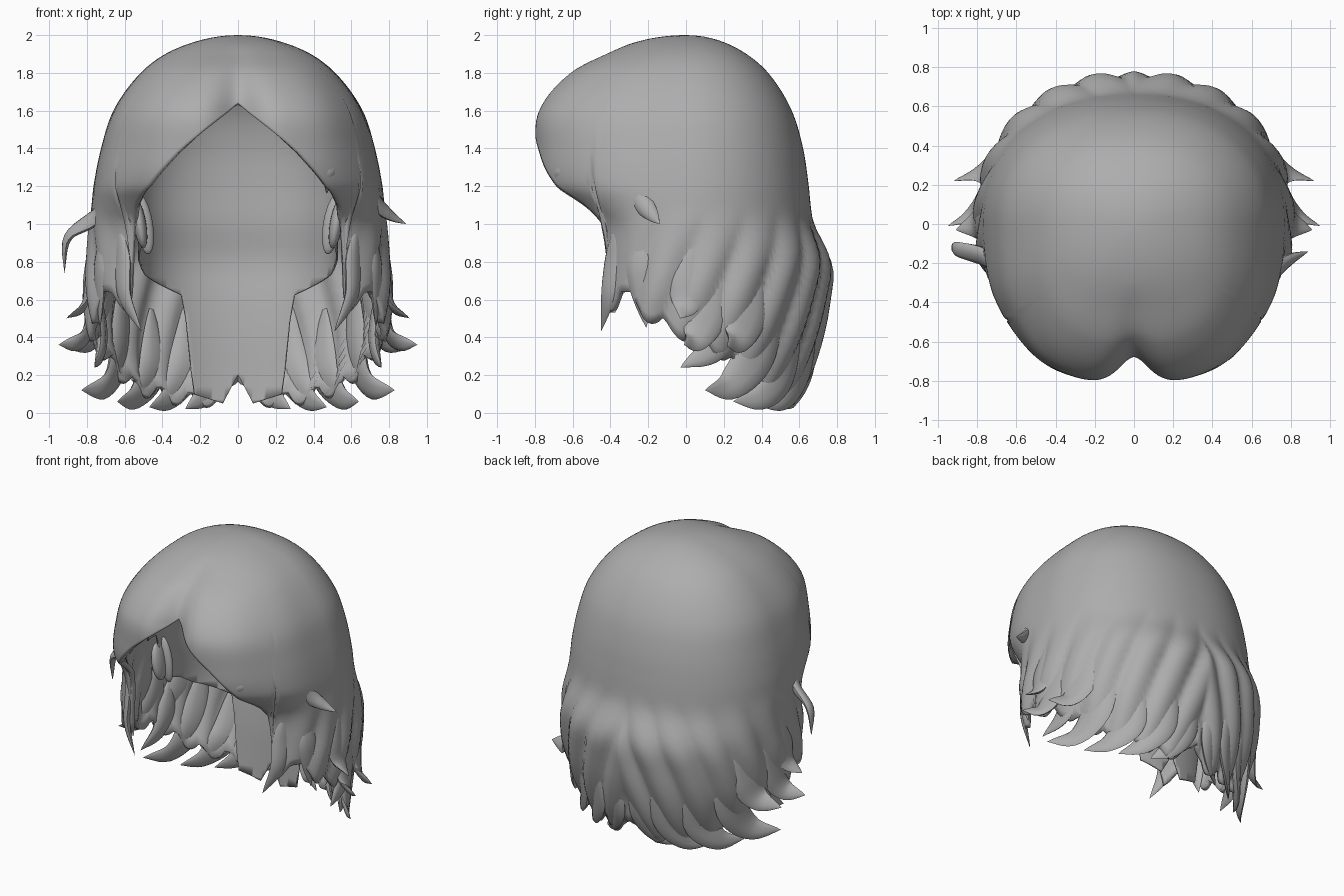
import bpy, bmesh, math
from mathutils import Vector

if "Cube" in bpy.data.objects:
    bpy.data.objects.remove(bpy.data.objects["Cube"])

hair = bpy.data.materials.new("hair_grey")
hair.diffuse_color = (0.42, 0.42, 0.42, 1)
hair.use_nodes = True
hair.node_tree.nodes["Principled BSDF"].inputs["Base Color"].default_value = hair.diffuse_color


def finish(name, bm, angle=50, thick=0):
    me = bpy.data.meshes.new(name)
    bm.to_mesh(me)
    bm.free()
    ob = bpy.data.objects.new(name, me)
    bpy.context.collection.objects.link(ob)
    me.materials.append(hair)
    bpy.ops.object.select_all(action='DESELECT')
    ob.select_set(True)
    bpy.context.view_layer.objects.active = ob
    bpy.ops.object.shade_smooth_by_angle(angle=math.radians(angle))
    if thick:
        m = ob.modifiers.new("thickness", 'SOLIDIFY')
        m.thickness, m.offset = thick, -1
    return ob


def clamp(v):
    return min(1, max(0, v))


def lerp(keys, x):
    for (a, va), (b, vb) in zip(keys, keys[1:]):
        if x <= b:
            return va + (vb - va) * max(0, (x - a) / (b - a))
    return keys[-1][1]


def smooth(keys, x):
    """Cubic interpolation through key points."""
    n = len(keys)
    i = 0
    while i < n - 2 and x > keys[i + 1][0]:
        i += 1

    def slope(k):
        a, b = keys[max(k - 1, 0)], keys[min(k + 1, n - 1)]
        return (b[1] - a[1]) / (b[0] - a[0])
    (a, va), (b, vb) = keys[i], keys[i + 1]
    h = b - a
    t = clamp((x - a) / h)
    return (va * (2*t**3 - 3*t*t + 1) + vb * (3*t*t - 2*t**3)
            + h * (slope(i) * (t**3 - 2*t*t + t) + slope(i + 1) * (t**3 - t*t)))


def profile(heights, *rows):
    u = [math.sqrt(heights[0] - z) for z in heights]
    return heights[0], [list(zip(u, r)) for r in rows]


# Half-widths by height: side, back, front
OUTER = profile(
    (2, 1.97, 1.9, 1.8, 1.6, 1.4, 1.2, 1.1, 1.0, 0.8, 0.6, 0.4, 0.2, 0),
    (0, .21, .385, .515, .66, .725, .765, .775, .785, .795, .80, .77, .69, .60),
    (0, .18, .32, .435, .56, .62, .65, .66, .675, .76, .745, .71, .65, .55),
    (0, .24, .43, .63, .81, .825, .79, .67, .56, .53, .53, .53, .53, .53))
# The lining hugs the head and continues down the nape
INNER = profile(
    (1.86, 1.8, 1.6, 1.4, 1.2, 1.0, 0.8, 0.6, 0.4, 0.2, 0),
    (0, .26, .45, .52, .54, .53, .53, .52, .50, .48, .46),
    (0, .22, .37, .42, .43, .43, .45, .42, .40, .39, .38),
    (0, .30, .55, .60, .60, .50, .45, .45, .45, .45, .45))

# Lower edges by angle from the front, in degrees
HEM = [(0, 1.64), (8, 1.55), (22, 1.38), (35, 1.19), (46, 1.08), (52, .98), (53.5, .75),
       (54.5, .52), (58, .56), (62, .64), (68, .64), (74, .5), (82, .47), (90, .42), (100, .37),
       (110, .26), (125, .14), (150, .08), (172, .07), (180, .2)]
LINING_HEM = [(0, 1.7), (30, 1.4), (50, 1.25), (70, 1.2), (78, .86), (98, .8),
              (110, .73), (141, .62), (145, .1), (168, .05), (180, .2)]


def lobe(deg, z):
    """Rounded strands that sweep forward as they fall."""
    return abs(math.sin(math.pi * (deg - 28 * z) / 17))


def radius(deg, z, prof=OUTER):
    top, (side, back, front) = prof
    u = math.sqrt(max(0, top - z))
    a = math.radians(deg)
    s, c = abs(math.sin(a)), math.cos(a)
    depth = smooth(back if c < 0 else front, u)
    p = 2.2 if c < 0 else 2.45
    w = smooth(side, u)
    if w < 1e-5:
        return 0
    return ((s / w) ** p + (abs(c) / depth) ** p) ** (-1 / p)


def shell(name, hem, prof, strands, thick, cols=240, rows=50):
    bm = bmesh.new()
    peak = prof[0]
    top = bm.verts.new((0, 0, peak))
    rings = []
    for i in range(1, rows + 1):
        ring = []
        t = (i / rows) ** 1.7
        for j in range(cols):
            phi = 360 * j / cols
            d = min(phi, 360 - phi)
            low = lerp(hem, d)
            if strands:
                if d > 72:
                    low = max(.015, low - .08 * (lobe(d, low) - .4) * clamp((d - 72) / 8))
                z = peak - (peak - low) * t
            else:
                z = max(low, peak * (1 - t))
            r = radius(d, z, prof)
            if strands:
                fall = clamp((1.08 - z) / .35) * clamp((d - 56) / 20)
                r += fall * .04 * (lobe(d, z) - .45)
                # Centre parting and soft ridges in the fringe
                bulge = clamp((1.95 - z) / .35)
                r -= .13 * bulge * math.exp(-(d / 9) ** 2)
                r += .006 * bulge * math.cos(math.radians(d * 11)) * max(0, 1 - d / 110)
            r = max(.003, r)
            a = math.radians(phi)
            ring.append(bm.verts.new((r * math.sin(a), -r * math.cos(a), z)))
        rings.append(ring)
    for j in range(cols):
        k = (j + 1) % cols
        bm.faces.new((top, rings[0][j], rings[0][k]))
        for p, q in zip(rings, rings[1:]):
            bm.faces.new((p[j], q[j], q[k], p[k]))
    bmesh.ops.remove_doubles(bm, verts=bm.verts, dist=1e-5)
    return finish(name, bm, 60, thick)


def rooted(p, depth=.02):
    """Move a point to just under the outer hair."""
    d = math.degrees(math.atan2(abs(p[0]), -p[1]))
    f = (radius(d, p[2]) - depth) / math.hypot(p[0], p[1])
    return (p[0] * f, p[1] * f, p[2])


def lock(name, pts, width, thick=.035, steps=18, sides=10):
    """Flattened lock of hair along a smooth path, narrow at its root and tip."""
    pts = [rooted(p) if i < 2 else p for i, p in enumerate(pts)]
    axes = [[(i, p[k]) for i, p in enumerate(pts)] for k in range(3)]
    span = len(pts) - 1

    def path(t):
        return Vector([smooth(ax, t * span) for ax in axes])
    bm = bmesh.new()
    rings = []
    for i in range(steps):
        t = i / steps
        c = path(t)
        tan = (path(min(1, t + .02)) - path(max(0, t - .02))).normalized()
        out = Vector((c.x, c.y, .1)).normalized()
        across = tan.cross(out).normalized()
        nrm = across.cross(tan)
        f = (.12 + .88 * math.sin(min(1, t / .45) * math.pi / 2)) * (1 - t ** 2.4)
        rings.append([bm.verts.new(c + across * (width * f * math.cos(2*math.pi*j/sides))
                                   + nrm * (thick * f * math.sin(2*math.pi*j/sides)))
                      for j in range(sides)])
    tip = bm.verts.new(path(1))
    bm.faces.new(rings[0])
    for j in range(sides):
        k = (j + 1) % sides
        for p, q in zip(rings, rings[1:]):
            bm.faces.new((p[j], p[k], q[k], q[j]))
        bm.faces.new((rings[-1][j], rings[-1][k], tip))
    bmesh.ops.recalc_face_normals(bm, faces=bm.faces)
    return finish(name, bm)


shell("outer_hair", HEM, OUTER, True, .035)
shell("inner_lining", LINING_HEM, INNER, False, .01, 180, 44)

# Locks, given for one side and repeated on the other
LOCKS = [
    ("face_lock", ((.62, -.36, 1.0), (.63, -.38, .82), (.60, -.41, .62), (.51, -.45, .43)), .08),
    ("temple_lock", ((.70, -.24, .95), (.73, -.24, .7), (.73, -.21, .45)), .09),
    ("side_upper_flip", ((.73, .06, .95), (.775, .02, .72), (.81, 0, .57), (.91, -.03, .5)), .12),
    ("side_middle_flip", ((.72, .18, .85), (.765, .12, .55), (.82, .05, .39), (.95, -.01, .36)), .12),
    ("side_rear_flip", ((.66, .38, .85), (.71, .33, .55), (.77, .27, .39), (.92, .22, .35)), .13),
    ("side_low_flip", ((.68, .26, .65), (.69, .15, .36), (.76, -.03, .24)), .10),
    ("rear_side_flip", ((.58, .46, .7), (.62, .38, .34), (.69, .24, .15), (.83, .10, .12)), .13),
    ("rear_outer_lock", ((.44, .58, .55), (.47, .53, .24), (.54, .4, .09), (.64, .25, .06)), .12),
    ("rear_middle_lock", ((.25, .66, .6), (.28, .63, .27), (.36, .52, .09), (.47, .4, .03)), .12),
    ("rear_inner_lock", ((.1, .69, .55), (.11, .65, .27), (.18, .57, .1), (.28, .5, .02)), .11),
]
for side, s in (("right", 1), ("left", -1)):
    for name, pts, w in LOCKS:
        lock(f"{side}_{name}", [(s * x, y, z) for x, y, z in pts], w)

    # Small folded ear inside each side: rim and bowl
    for part, size, x in (("ear_bowl", (.035, .07, .13), .52), ("ear_rim", (.05, .03, .16), .50)):
        bm = bmesh.new()
        bmesh.ops.create_uvsphere(bm, u_segments=16, v_segments=10, radius=1)
        for v in bm.verts:
            z = v.co.z * size[2]
            v.co = (s * (x + v.co.x * size[0] + .15 * z),
                    -.16 + v.co.y * size[1] + (.05 if part == "ear_rim" else 0), 1.0 + z)
        bmesh.ops.recalc_face_normals(bm, faces=bm.faces)
        finish(f"{side}_{part}", bm)

# Uneven wisps at cheek height and a fringe tip
lock("right_cheek_wisp", ((.68, -.32, 1.25), (.74, -.24, 1.12), (.80, -.18, 1.05), (.89, -.14, 1.0)), .06)
lock("left_cheek_wisp", ((-.69, -.28, 1.2), (-.78, -.19, 1.05), (-.90, -.13, .93), (-.92, -.12, .74)), .065)
lock("fringe_tip", ((.42, -.6, 1.34), (.44, -.6, 1.25), (.47, -.56, 1.16)), .06, .025)
